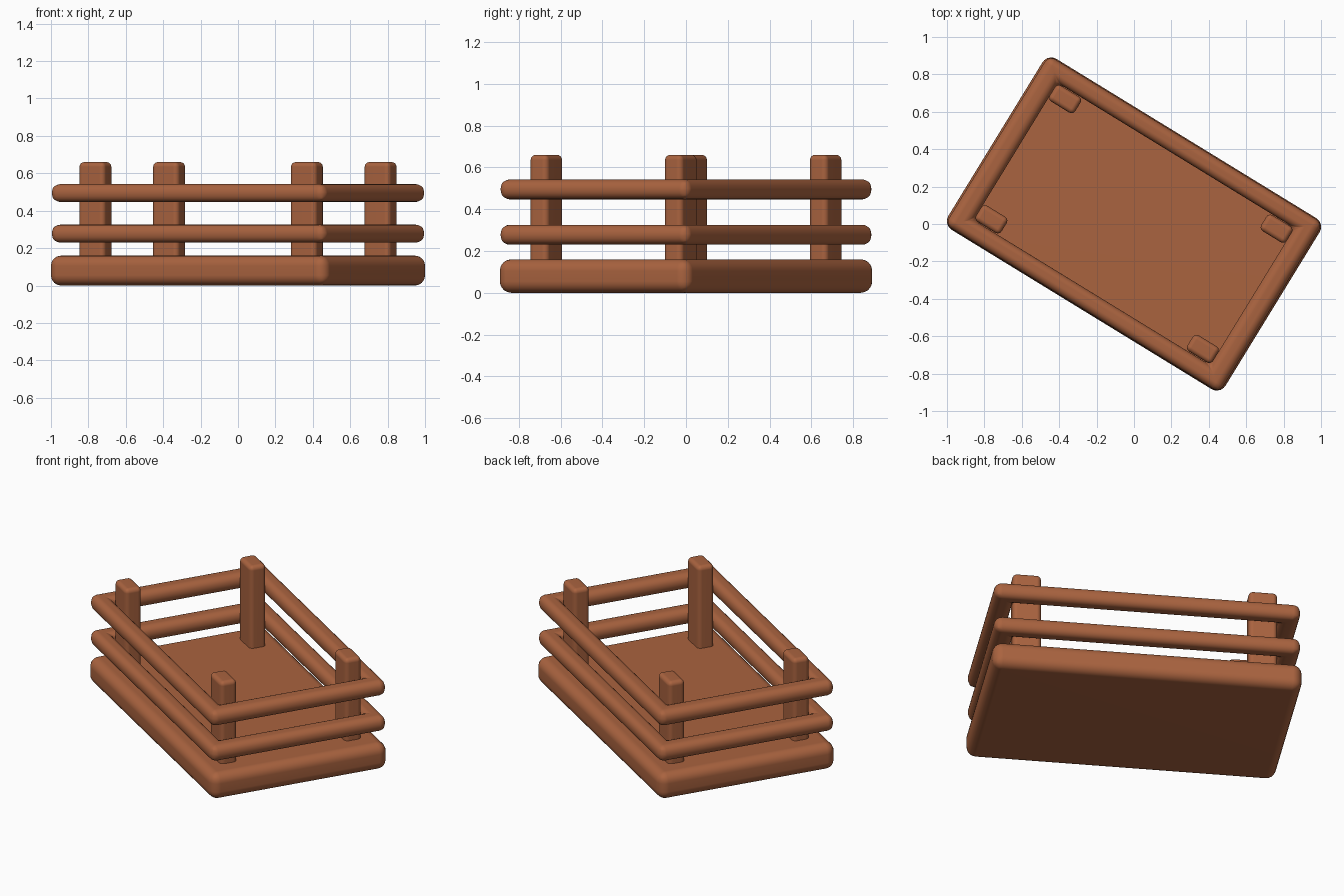
import bpy, bmesh, math
from mathutils import Matrix

if "Cube" in bpy.data.objects:
    bpy.data.objects.remove(bpy.data.objects["Cube"])

TURN = Matrix.Rotation(math.radians(-31.5), 4, 'Z')

mat = bpy.data.materials.new("brown_wood")
mat.diffuse_color = (0.40, 0.125, 0.05, 1)
mat.use_nodes = True
mat.node_tree.nodes["Principled BSDF"].inputs["Base Color"].default_value = mat.diffuse_color


def finish(name, bm, radius, segments=5):
    """Turn the bmesh into a rounded, smooth shaded object."""
    bmesh.ops.recalc_face_normals(bm, faces=bm.faces)
    bm.transform(TURN)
    me = bpy.data.meshes.new(name)
    bm.to_mesh(me)
    bm.free()
    me.materials.append(mat)
    ob = bpy.data.objects.new(name, me)
    bpy.context.collection.objects.link(ob)
    bev = ob.modifiers.new("round", 'BEVEL')
    bev.width = radius
    bev.segments = segments
    bev.limit_method = 'ANGLE'
    for p in me.polygons:
        p.use_smooth = True
    wn = ob.modifiers.new("normals", 'WEIGHTED_NORMAL')
    wn.keep_sharp = True
    return ob


def box(name, u, v, half_u, half_v, z0, z1, radius):
    bm = bmesh.new()
    bmesh.ops.create_cube(bm, size=1)
    bm.transform(Matrix.Translation((u, v, (z0 + z1) / 2))
                 @ Matrix.Diagonal((2 * half_u, 2 * half_v, z1 - z0, 1)))
    return finish(name, bm, radius)


def frame(name, outer, inner, z0, z1, radius):
    """Closed rectangular rail."""
    bm = bmesh.new()
    signs = [(-1, -1), (1, -1), (1, 1), (-1, 1)]
    loops = [[bm.verts.new((sx * h[0], sy * h[1], z)) for sx, sy in signs]
             for h, z in ((outer, z0), (outer, z1), (inner, z1), (inner, z0))]
    for i in range(4):
        a, b = loops[i], loops[(i + 1) % 4]
        for k in range(4):
            n = (k + 1) % 4
            bm.faces.new((a[k], a[n], b[n], b[k]))
    return finish(name, bm, radius)


# solid floor slab
box("base", 0, 0, 0.869, 0.536, 0.0, 0.16, 0.055)

# two rails around the outside
for label, z0, z1 in (("lower_rail", 0.23, 0.325), ("upper_rail", 0.447, 0.542)):
    frame(label, (0.860, 0.531), (0.742, 0.43), z0, z1, 0.042)

# corner posts
for su, un in ((-1, "left"), (1, "right")):
    for sv, vn in ((-1, "front"), (1, "back")):
        box(f"{vn}_{un}_post", su * 0.663, sv * 0.377, 0.08, 0.05, 0.10, 0.66, 0.025)
